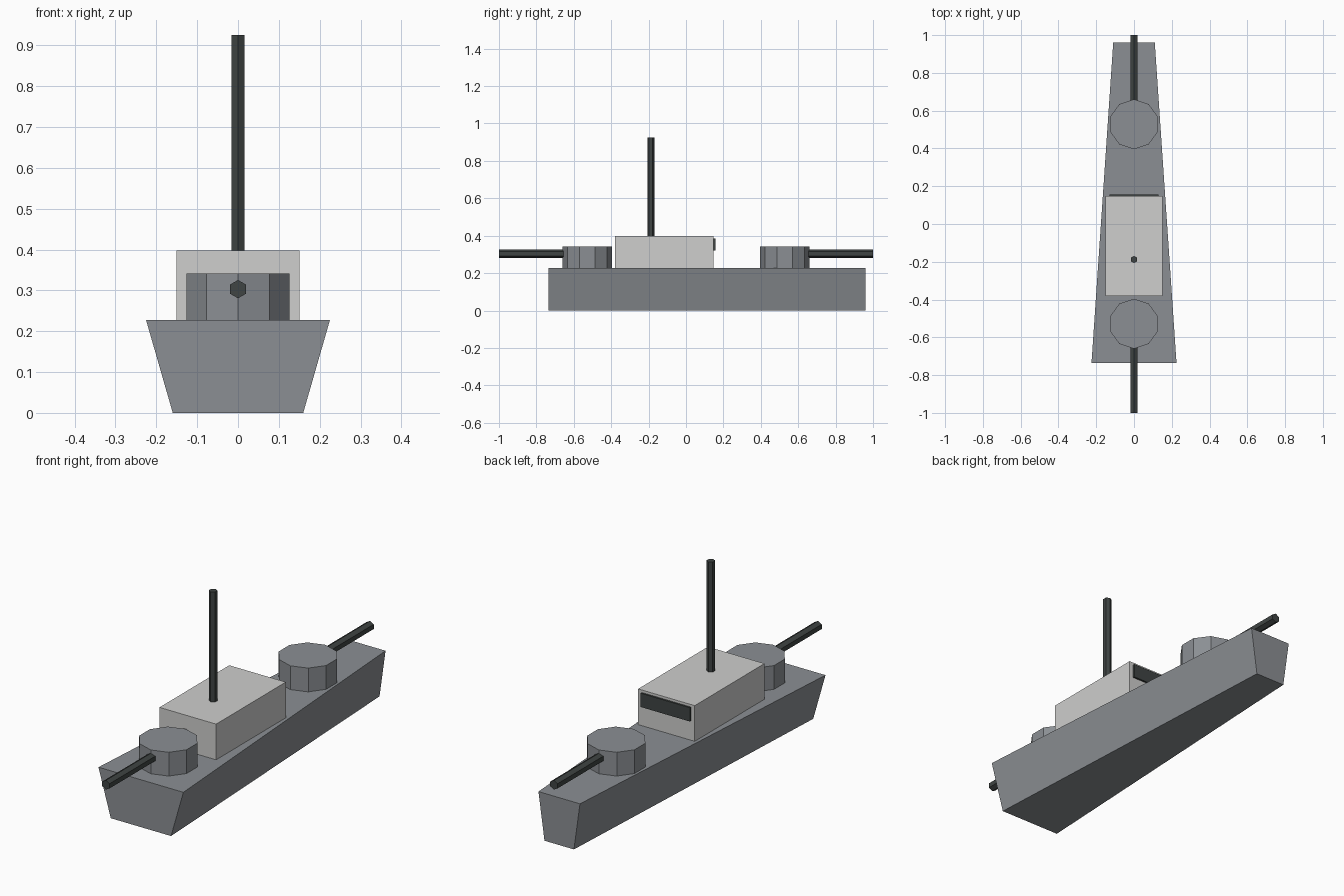
import bpy, bmesh
from math import radians
from mathutils import Matrix, Vector

cube = bpy.data.objects.get("Cube")
if cube:
    bpy.data.objects.remove(cube, do_unlink=True)


def material(name, r, g, b):
    m = bpy.data.materials.new(name)
    m.use_nodes = True
    m.diffuse_color = (r, g, b, 1)
    m.node_tree.nodes["Principled BSDF"].inputs["Base Color"].default_value = (r, g, b, 1)
    return m


steel = material("hull grey", 0.26, 0.275, 0.295)
pale = material("pale grey", 0.62, 0.62, 0.61)
dark = material("dark grey", 0.05, 0.058, 0.056)


def finish(name, bm, mat):
    bmesh.ops.recalc_face_normals(bm, faces=bm.faces)
    me = bpy.data.meshes.new(name)
    bm.to_mesh(me)
    bm.free()
    me.materials.append(mat)
    ob = bpy.data.objects.new(name, me)
    bpy.context.collection.objects.link(ob)
    return ob


def box(name, lo, hi, mat, shape=None):
    """Box between two corners; shape may adjust each vertex."""
    lo, hi = Vector(lo), Vector(hi)
    bm = bmesh.new()
    bmesh.ops.create_cube(bm, size=1)
    for v in bm.verts:
        v.co = (lo + hi) / 2 + v.co * (hi - lo)
        if shape:
            shape(v.co)
    return finish(name, bm, mat)


def prism(name, sides, radius, length, centre, mat, tilt=0):
    bm = bmesh.new()
    bmesh.ops.create_cone(bm, cap_ends=True, segments=sides, radius1=radius,
                          radius2=radius, depth=length,
                          matrix=Matrix.Translation(centre) @ Matrix.Rotation(radians(tilt), 4, 'X'))
    return finish(name, bm, mat)


DECK = 0.227


# Hull narrows towards the bow and towards the keel
def taper(co):
    half = 0.225 if co.y < 0 else 0.11
    if co.z < DECK / 2:
        half *= 0.71
    co.x = half if co.x > 0 else -half


box("hull", (-1, -0.735, 0), (1, 0.96, DECK), steel, taper)

# Bridge with window strip and mast
box("bridge", (-0.15, -0.38, DECK), (0.15, 0.148, 0.398), pale)
box("bridge_window", (-0.13, 0.148, 0.32), (0.13, 0.157, 0.386), dark)
prism("mast", 6, 0.019, 0.53, (0, -0.188, 0.66), dark)

# Gun turrets, each with a barrel pointing outwards
for label, side in (("stern", -1), ("bow", 1)):
    prism(label + "_turret", 10, 0.132, 0.114, (0, side * 0.528, 0.284), steel)
    prism(label + "_barrel", 6, 0.0225, 0.4, (0, side * 0.8, 0.303), dark, 90)
